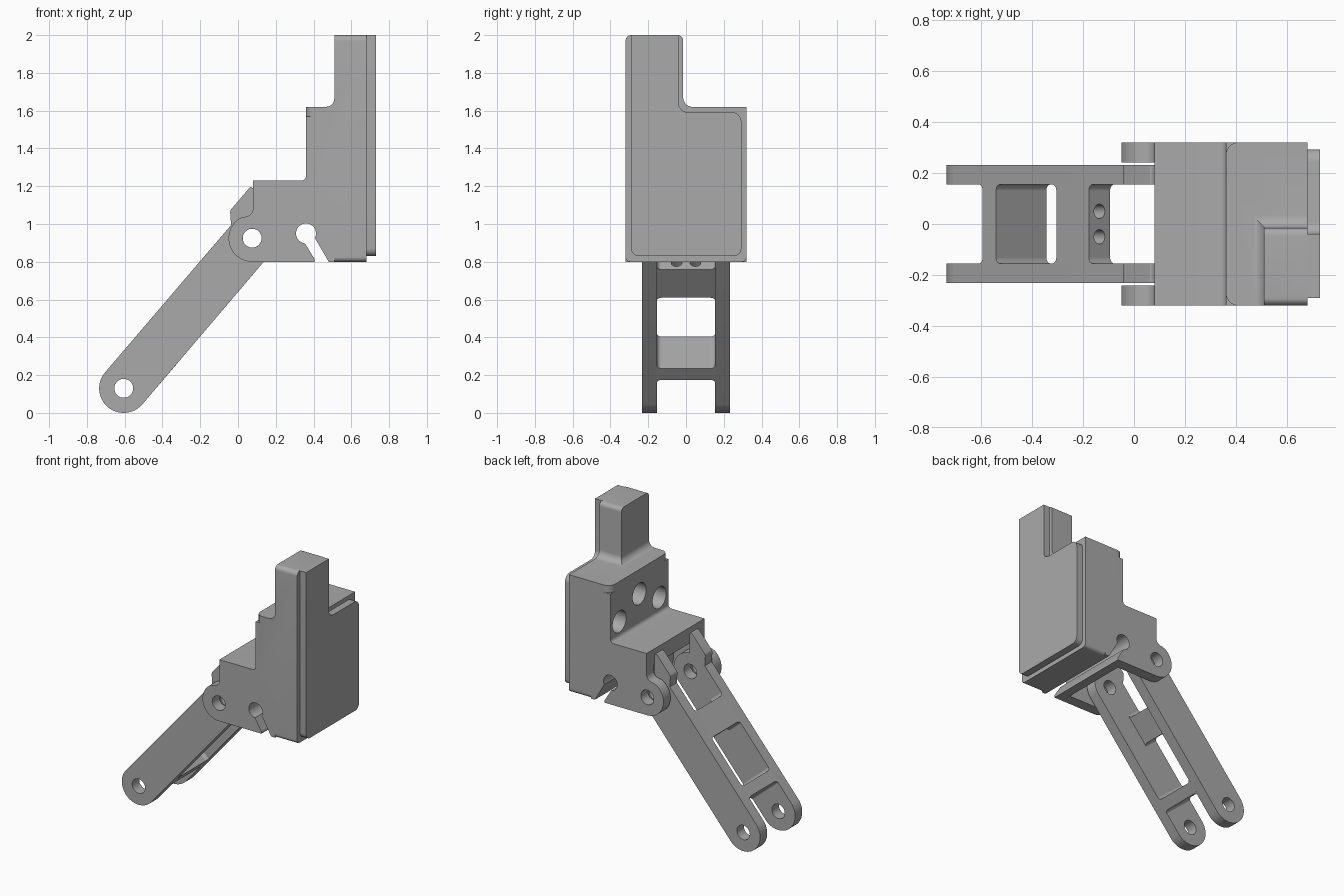
import bpy, bmesh
from math import sin, cos, tan, radians, atan2
from mathutils import Vector

cube = bpy.data.objects.get("Cube")
if cube:
    bpy.data.objects.remove(cube, do_unlink=True)

grey = bpy.data.materials.new("plain grey")
grey.use_nodes = True
grey.diffuse_color = (0.4, 0.4, 0.4, 1)
grey.node_tree.nodes["Principled BSDF"].inputs["Base Color"].default_value = (0.4, 0.4, 0.4, 1)

FOOT = Vector((-0.605, 0.13))
PIVOT = Vector((0.075, 0.925))
LENGTH = (PIVOT - FOOT).length
D = (PIVOT - FOOT).normalized()
N = Vector((-D.y, D.x))


# Mappings from profile coordinates (u, v) and extrusion depth w to space
def along_y(u, v, w):
    return (u, w, v)


def along_x(u, v, w):
    return (w, u, v)


def along_z(u, v, w):
    return (u, v, w)


def link_side(s, t, w):
    p = FOOT + D * s + N * t
    return (p.x, w, p.y)


def link_end(y, t, s):
    return link_side(s, t, y)


def arc(cx, cy, r, a0, a1, n=32):
    return [(cx + r * cos(radians(a0 + (a1 - a0) * i / n)),
             cy + r * sin(radians(a0 + (a1 - a0) * i / n))) for i in range(n + 1)]


def circle(cx, cy, r):
    return arc(cx, cy, r, 0, 360, 40)[:-1]


def rounded(points, n=8):
    """Outline whose corners given as (u, v, radius) are filleted."""
    out = []
    for i, p in enumerate(points):
        c = Vector(p[:2])
        if len(p) == 2:
            out.append(tuple(c))
            continue
        a = (Vector(points[i - 1][:2]) - c).normalized()
        b = (Vector(points[(i + 1) % len(points)][:2]) - c).normalized()
        half = a.angle(b) / 2
        mid = c + (a + b).normalized() * p[2] / sin(half)
        start = c + a * p[2] / tan(half) - mid
        end = c + b * p[2] / tan(half) - mid
        turn = start.angle_signed(end)
        a0 = atan2(start.y, start.x)
        for k in range(n + 1):
            ang = a0 - turn * k / n
            out.append((mid.x + p[2] * cos(ang), mid.y + p[2] * sin(ang)))
    return out


def prism(name, outline, place, lo, hi):
    bm = bmesh.new()
    ends = [[bm.verts.new(place(u, v, w)) for u, v in outline] for w in (lo, hi)]
    for ring in ends:
        bm.faces.new(ring)
    for i in range(len(outline)):
        j = (i + 1) % len(outline)
        bm.faces.new((ends[0][i], ends[0][j], ends[1][j], ends[1][i]))
    bmesh.ops.recalc_face_normals(bm, faces=bm.faces)
    mesh = bpy.data.meshes.new(name)
    bm.to_mesh(mesh)
    bm.free()
    mesh.materials.append(grey)
    ob = bpy.data.objects.new(name, mesh)
    bpy.context.collection.objects.link(ob)
    return ob


def activate(ob):
    bpy.ops.object.select_all(action='DESELECT')
    ob.select_set(True)
    bpy.context.view_layer.objects.active = ob


def combine(ob, outline, place, lo, hi, op='DIFFERENCE'):
    tool = prism("cutter", outline, place, lo, hi)
    tool.hide_render = True
    mod = ob.modifiers.new("cut", 'BOOLEAN')
    mod.operation, mod.object, mod.solver = op, tool, 'EXACT'
    activate(ob)
    bpy.ops.object.modifier_apply(modifier=mod.name)
    bpy.data.objects.remove(tool, do_unlink=True)


# Housing: stepped side profile with hinge ears
side = rounded([(0.68, 0.8), (0.68, 2.0), (0.51, 2.0), (0.51, 1.62, 0.045), (0.36, 1.62),
                (0.36, 1.23, 0.025), (0.08, 1.23), (0.08, 1.045, 0.045), (0.02, 1.035)])
side += arc(PIVOT.x, PIVOT.y, 0.125, 125, 270)
housing = prism("housing", side, along_y, -0.32, 0.32)

# Narrow the upper part to a tower on one side
combine(housing, rounded([(-0.32, 0.7), (0.32, 0.7), (0.32, 1.62), (-0.015, 1.62, 0.05),
                          (-0.015, 2.0, 0.03), (-0.32, 2.0, 0.03)]),
        along_x, -0.5, 1, 'INTERSECT')

# Rounded shoulder corners
for s in (-1, 1):
    combine(housing, rounded([(0.33, s * 0.25), (0.36, s * 0.25), (0.36, s * 0.32, 0.05),
                              (0.45, s * 0.32), (0.45, s * 0.36), (0.33, s * 0.36)]),
            along_z, 1.57, 1.63)
    # Rounded lower edges of the thick rear section
    combine(housing, rounded([(s * 0.28, 0.8), (s * 0.32, 0.8, 0.025), (s * 0.32, 0.84),
                              (s * 0.36, 0.84), (s * 0.36, 0.76), (s * 0.28, 0.76)]),
            along_x, 0.51, 0.7)

# Space for the link between the ears
combine(housing, rounded([(-0.2, 0.7), (0.34, 0.7), (0.34, 0.8), (0.27, 0.9, 0.05),
                          (0.25, 1.12, 0.1), (-0.2, 1.12)]), along_y, -0.242, 0.242)

# Hinge hole and keyhole slot
combine(housing, circle(PIVOT.x, PIVOT.y, 0.05), along_y, -0.5, 0.5)
combine(housing, circle(0.36, 0.95, 0.053), along_y, -0.5, 0.5)
combine(housing, [(0.35, 0.95), (0.35, 0.905), (0.405, 0.815), (0.405, 0.75),
                  (0.509, 0.75), (0.405, 0.93)], along_y, -0.5, 0.5)

# Three round sockets in the upright face
for y, z in ((-0.22, 1.34), (0, 1.45), (0.22, 1.34)):
    combine(housing, circle(y, z, 0.075), along_x, 0.3, 0.56)

# Raised cover on the outer face
cover = prism("cover", rounded([(-0.29, 0.83, 0.04), (0.293, 0.83, 0.04), (0.293, 1.592, 0.05),
                                (-0.04, 1.592, 0.05), (-0.04, 2.0), (-0.29, 2.0)]),
              along_x, 0.67, 0.73)

# Link arms with rounded ends and a stop horn
arm_outline = arc(0, 0, 0.13, 90, 270) + arc(LENGTH, 0, 0.128, -90, 38)
arm_outline += rounded([(LENGTH + 0.205, 0.165), (LENGTH + 0.2, 0.184, 0.008),
                        (LENGTH + 0.035, 0.184, 0.03), (LENGTH - 0.02, 0.13)])
arms = []
for name, lo in (("right_arm", -0.232), ("left_arm", 0.154)):
    arm = prism(name, arm_outline, link_side, lo, lo + 0.078)
    for s in (0, LENGTH):
        combine(arm, circle(s, 0, 0.05), link_side, -0.5, 0.5)
    arms.append(arm)

# Cross bars joining the arms
lower_bar = prism("lower_cross_bar", [(0.17, -0.13), (0.25, -0.13), (0.25, 0.13), (0.17, 0.13)],
                  link_side, -0.156, 0.156)
upper_bar = prism("upper_cross_bar", [(0.614, 0.02), (0.81, 0.02), (0.81, 0.13), (0.614, 0.13)],
                  link_side, -0.156, 0.156)
for y in (-0.05, 0.05):
    combine(upper_bar, circle(y, 0.075, 0.028), link_end, 0.5, 1)

# Small fillets where the bars meet the arms
R = 0.025
for s, face, t0 in ((0.17, -1, -0.13), (0.25, 1, -0.13), (0.614, -1, 0.02), (0.81, 1, 0.02)):
    for y in (-1, 1):
        fillet = rounded([(y * 0.155, s + face * R), (y * 0.155, s, R * 0.98), (y * 0.13, s),
                          (y * 0.13, s - face * 0.01), (y * 0.16, s - face * 0.01),
                          (y * 0.16, s + face * R)])
        arms.append(prism("bar_fillet", fillet, lambda u, v, w: link_side(v, w, u), t0, 0.13))

for ob in [housing, cover, lower_bar, upper_bar] + arms:
    activate(ob)
    bpy.ops.object.shade_smooth_by_angle(angle=radians(30))
